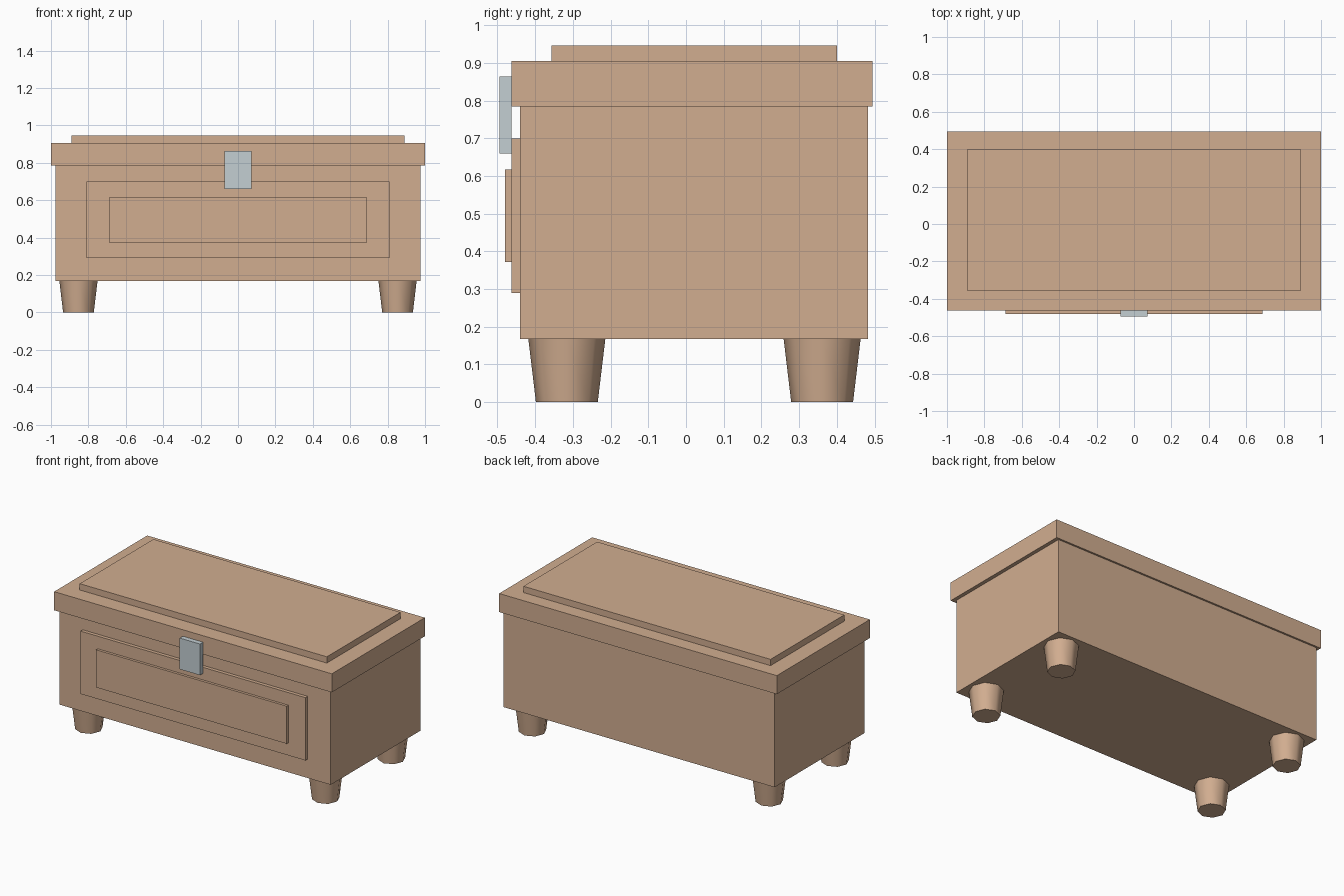
import bpy, math

if "Cube" in bpy.data.objects:
    bpy.data.objects.remove(bpy.data.objects["Cube"])


def material(name, color):
    m = bpy.data.materials.new(name)
    m.diffuse_color = (*color, 1)
    m.use_nodes = True
    m.node_tree.nodes["Principled BSDF"].inputs["Base Color"].default_value = m.diffuse_color
    return m


wood = material("tan_wood", (0.64, 0.42, 0.28))
metal = material("pale_metal", (0.55, 0.62, 0.65))


def box(name, x, y, z, mat):
    """Box spanning the given (min, max) ranges."""
    bpy.ops.mesh.primitive_cube_add(size=1)
    o = bpy.context.object
    o.name = name
    o.location = [(a + b) / 2 for a, b in (x, y, z)]
    o.scale = [b - a for a, b in (x, y, z)]
    bpy.ops.object.transform_apply(location=False, rotation=False, scale=True)
    o.data.materials.append(mat)
    return o


# chest body and lid
box("body", (-0.976, 0.976), (-0.44, 0.482), (0.167, 0.784), wood)
box("lid", (-1, 1), (-0.463, 0.494), (0.784, 0.905), wood)
box("lid_panel", (-0.89, 0.89), (-0.357, 0.401), (0.905, 0.946), wood)

# stepped front panels
box("front_outer_panel", (-0.81, 0.81), (-0.463, -0.44), (0.29, 0.699), wood)
box("front_inner_panel", (-0.687, 0.687), (-0.48, -0.463), (0.372, 0.617), wood)

# clasp
box("clasp", (-0.073, 0.073), (-0.495, -0.463), (0.66, 0.863), metal)

# tapered feet
for side, x in (("left", -0.853), ("right", 0.853)):
    for end, y in (("front", -0.316), ("back", 0.361)):
        bpy.ops.mesh.primitive_cone_add(vertices=8, radius1=0.082, radius2=0.102,
                                        depth=0.167, location=(x, y, 0.0835))
        foot = bpy.context.object
        foot.name = f"{end}_{side}_foot"
        foot.data.materials.append(wood)
        bpy.ops.object.shade_smooth_by_angle(angle=math.radians(50))
